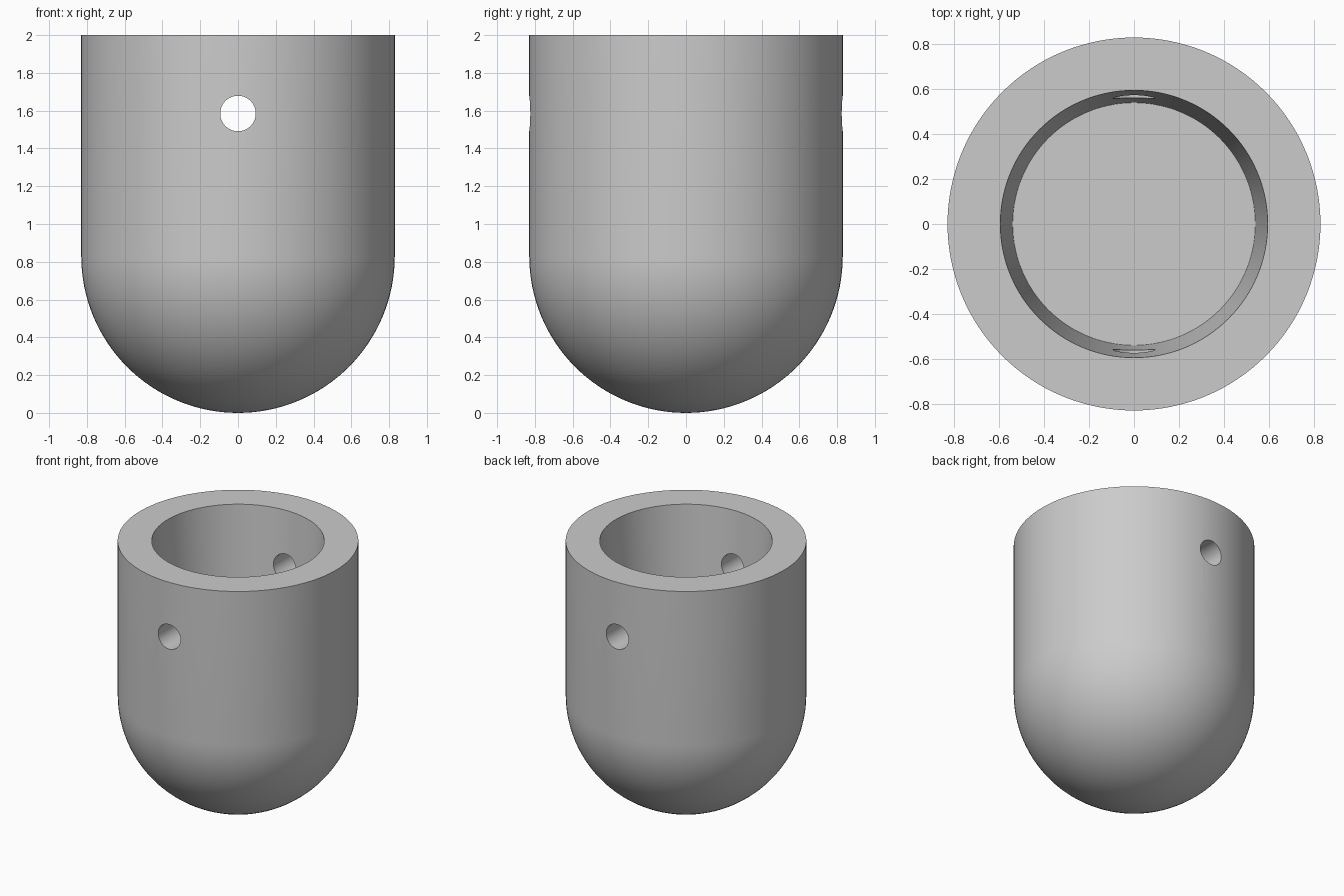
import bpy
import bmesh
import math
from mathutils import Matrix

cube = bpy.data.objects.get("Cube")
if cube:
    bpy.data.objects.remove(cube, do_unlink=True)

HEIGHT, RADIUS = 2.0, 0.83
BORE_TOP, BORE_FLOOR, FLOOR_Z = 0.595, 0.54, 1.17
HOLE_RADIUS, HOLE_Z = 0.094, 1.585
SIDES, DOME_RINGS = 128, 32

grey = bpy.data.materials.new("plain grey")
grey.use_nodes = True
colour = (0.6, 0.6, 0.6, 1)
grey.diffuse_color = colour
grey.node_tree.nodes["Principled BSDF"].inputs["Base Color"].default_value = colour


def add_object(name, bm):
    bmesh.ops.recalc_face_normals(bm, faces=bm.faces)
    mesh = bpy.data.meshes.new(name)
    bm.to_mesh(mesh)
    bm.free()
    mesh.materials.append(grey)
    obj = bpy.data.objects.new(name, mesh)
    bpy.context.collection.objects.link(obj)
    return obj


# Round-ended cup: dome, straight wall, rim and tapered bore, as one lathe profile
profile = []
for i in range(DOME_RINGS + 1):
    a = math.pi / 2 * i / DOME_RINGS
    profile.append((RADIUS * math.sin(a), RADIUS * (1 - math.cos(a))))
profile += [(RADIUS, HEIGHT), (BORE_TOP, HEIGHT), (BORE_FLOOR, FLOOR_Z), (0, FLOOR_Z)]

bm = bmesh.new()
verts = [bm.verts.new((r, 0, z)) for r, z in profile]
edges = [bm.edges.new(pair) for pair in zip(verts, verts[1:])]
bmesh.ops.spin(bm, geom=verts + edges, cent=(0, 0, 0), axis=(0, 0, 1),
               angle=2 * math.pi, steps=SIDES)
bmesh.ops.remove_doubles(bm, verts=bm.verts, dist=0.0001)
cup = add_object("cup_body", bm)

# Cross hole running front to back through both walls
bm = bmesh.new()
bmesh.ops.create_cone(bm, cap_ends=True, segments=64, radius1=HOLE_RADIUS,
                      radius2=HOLE_RADIUS, depth=3 * RADIUS,
                      matrix=Matrix.Translation((0, 0, HOLE_Z))
                      @ Matrix.Rotation(math.pi / 2, 4, "X"))
cutter = add_object("cross_hole_cutter", bm)
cutter.hide_render = True

cut = cup.modifiers.new("cross hole", "BOOLEAN")
cut.operation = "DIFFERENCE"
cut.solver = "EXACT"
cut.object = cutter

bpy.ops.object.select_all(action="DESELECT")
cup.select_set(True)
bpy.context.view_layer.objects.active = cup
bpy.ops.object.modifier_apply(modifier=cut.name)
bpy.data.objects.remove(cutter, do_unlink=True)

# Smooth walls with crisp rim, floor and hole edges
bpy.ops.object.shade_smooth_by_angle(angle=math.radians(30))
